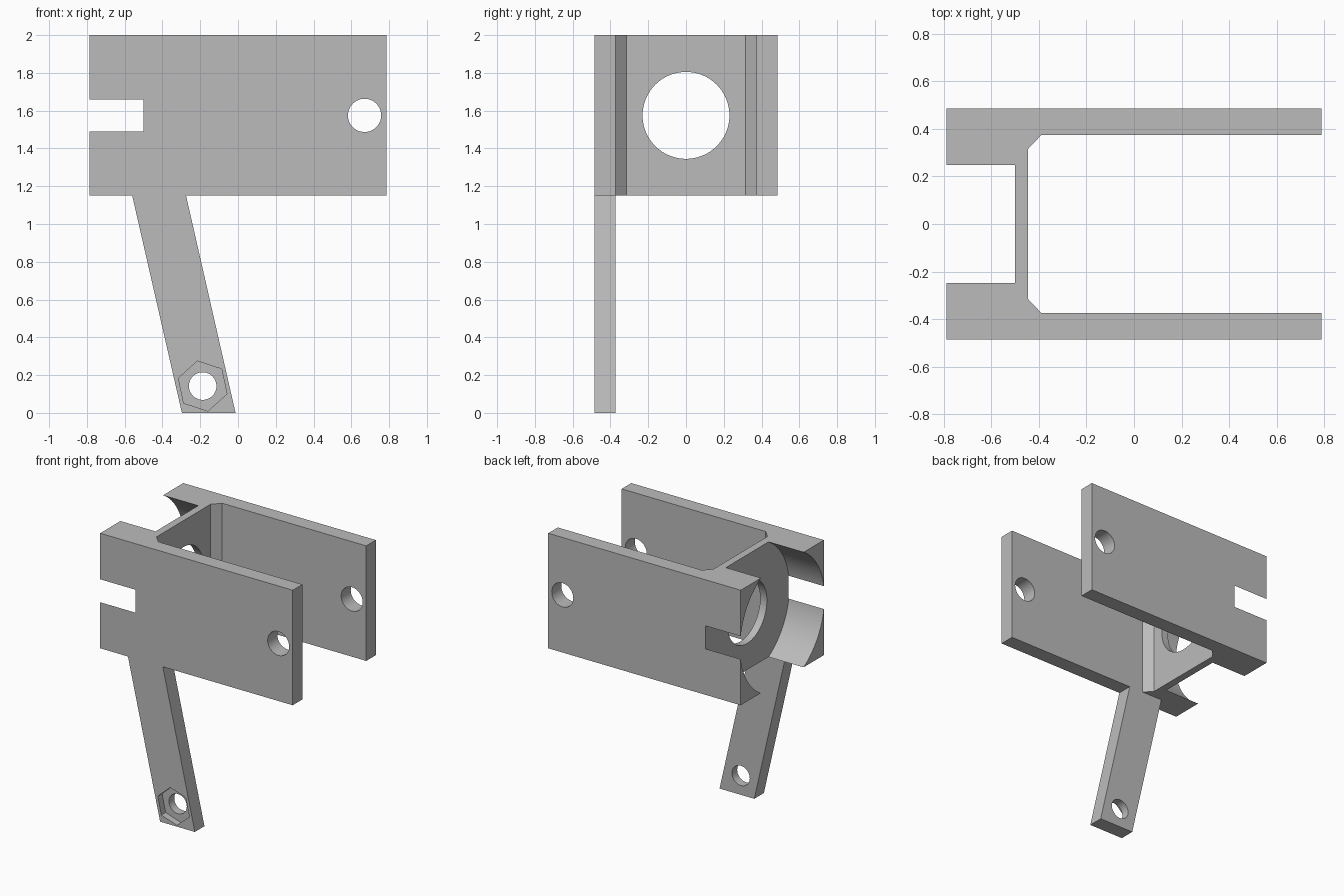
import bpy, bmesh
from math import cos, sin, tau, radians
from mathutils import Vector

if "Cube" in bpy.data.objects:
    bpy.data.objects.remove(bpy.data.objects["Cube"], do_unlink=True)

GREY = (0.5, 0.5, 0.5)
grey = bpy.data.materials.new("plain grey")
grey.use_nodes = True
grey.diffuse_color = (*GREY, 1)
grey.node_tree.nodes["Principled BSDF"].inputs["Base Color"].default_value = (*GREY, 1)


def prism(name, points, direction):
    """Extrude a closed outline of 3D points along a direction."""
    bm = bmesh.new()
    face = bm.faces.new([bm.verts.new(p) for p in points])
    moved = bmesh.ops.extrude_face_region(bm, geom=[face])["geom"]
    bmesh.ops.translate(bm, vec=Vector(direction),
                        verts=[v for v in moved if isinstance(v, bmesh.types.BMVert)])
    bmesh.ops.recalc_face_normals(bm, faces=bm.faces)
    mesh = bpy.data.meshes.new(name)
    bm.to_mesh(mesh)
    bm.free()
    mesh.materials.append(grey)
    obj = bpy.data.objects.new(name, mesh)
    bpy.context.collection.objects.link(obj)
    return obj


def ring(radius, sides, start=0.0):
    return [(radius * cos(start + tau * i / sides), radius * sin(start + tau * i / sides))
            for i in range(sides)]


def cut(obj, cutter):
    """Subtract the cutter for good and discard it."""
    bpy.ops.object.select_all(action="DESELECT")
    bpy.context.view_layer.objects.active = obj
    obj.select_set(True)
    mod = obj.modifiers.new("cut", "BOOLEAN")
    mod.operation, mod.solver, mod.object = "DIFFERENCE", "EXACT", cutter
    cutter.hide_render = True
    bpy.ops.object.modifier_apply(modifier=mod.name)
    bpy.data.objects.remove(cutter, do_unlink=True)


def bore_x(obj, radius, x0, x1, sides=96):
    cut(obj, prism("bore_cutter", [(x0, a, AXIS + b) for a, b in ring(radius, sides)],
                   (x1 - x0, 0, 0)))


def bore_y(obj, x, z, radius, y0, y1, sides=48, start=0.0):
    cut(obj, prism("hole_cutter", [(x + a, y0, z + b) for a, b in ring(radius, sides, start)],
                   (0, y1 - y0, 0)))


LEFT, RIGHT = -0.787, 0.787
BOTTOM, TOP = 1.15, 2.0
AXIS = (BOTTOM + TOP) / 2
OUTER, INNER = 0.485, 0.373

# Bracket: solid end block with two long arms and chamfered inner corners
half = [(LEFT, OUTER), (RIGHT, OUTER), (RIGHT, INNER), (-0.39, INNER), (-0.445, 0.315)]
outline = half + [(x, -y) for x, y in reversed(half)]
bracket = prism("bracket", [(x, y, BOTTOM) for x, y in outline], (0, 0, TOP - BOTTOM))

# Round pocket that breaks through the sides, centre bore, and pin holes
bore_x(bracket, 0.4925, LEFT - 0.1, -0.5, 128)
bore_x(bracket, 0.23, -0.6, -0.3)
bore_y(bracket, 0.67, AXIS, 0.088, -0.7, 0.7)

# Slanted leg under the front arm, with bolt hole and hexagonal nut pocket
leg_outline = [(-0.56, BOTTOM), (-0.275, BOTTOM), (-0.013, 0), (-0.297, 0)]
leg = prism("leg", [(x, -OUTER, z) for x, z in leg_outline], (0, OUTER - INNER, 0))
bore_y(leg, -0.187, 0.142, 0.073, -0.7, -0.2)
bore_y(leg, -0.187, 0.142, 0.135, -0.7, -0.435, 6, radians(42))

# Smooth bores with crisp edges
for part in (bracket, leg):
    bpy.ops.object.select_all(action="DESELECT")
    part.select_set(True)
    bpy.context.view_layer.objects.active = part
    bpy.ops.object.shade_smooth_by_angle(angle=radians(30))
